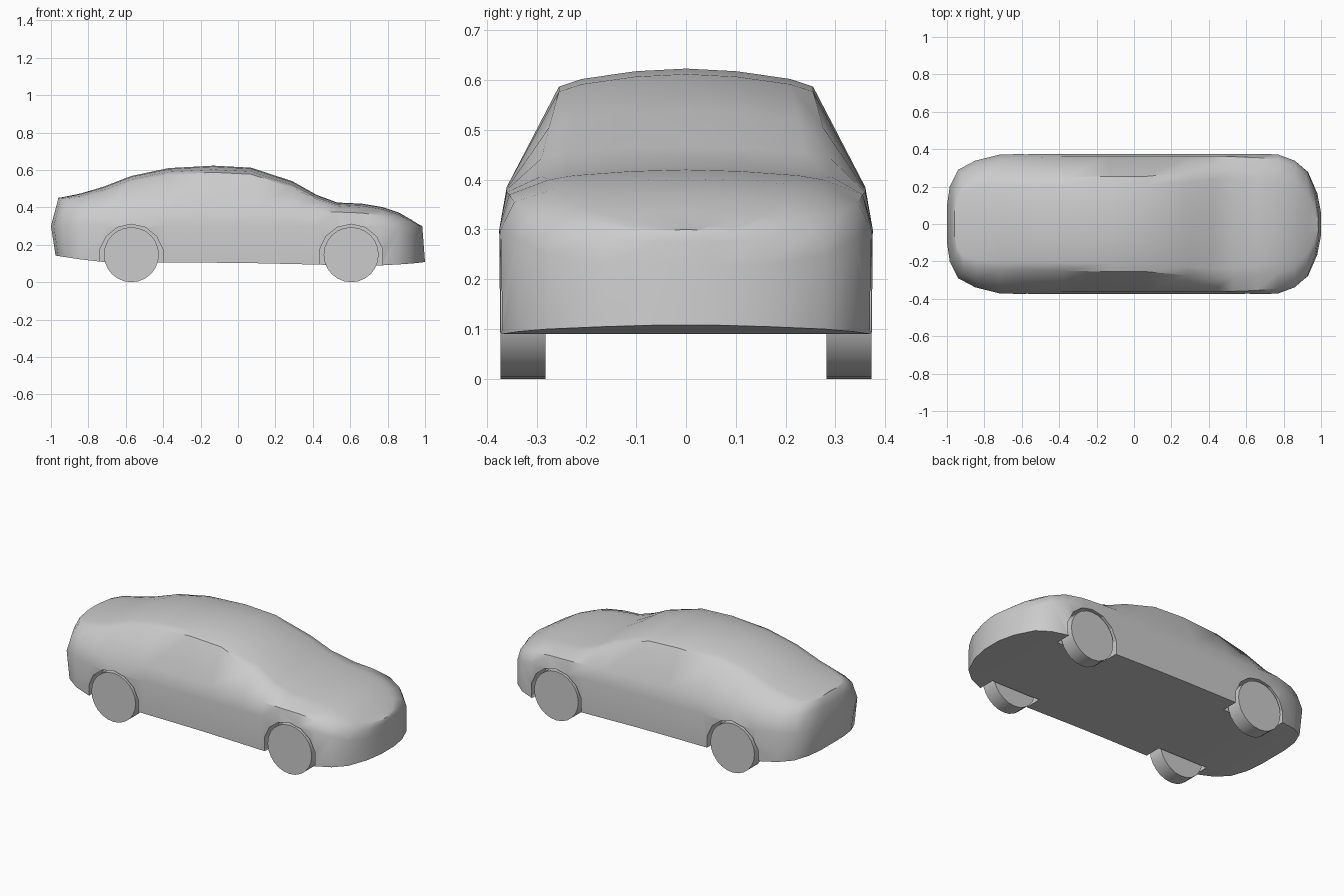
import bpy, bmesh
from math import radians, pi

if "Cube" in bpy.data.objects:
    bpy.data.objects.remove(bpy.data.objects["Cube"])

# Body stations: x, centre top z, roof edge y/z, shoulder y/z, half width, bottom z
STATIONS = [
    (-1.00, .452, .07, .447, .09, .395, .10, .142),
    (-.985, .453, .15, .445, .185, .395, .20, .140),
    (-.94, .460, .21, .445, .265, .395, .29, .134),
    (-.85, .475, .235, .452, .31, .395, .338, .122),
    (-.72, .510, .245, .480, .345, .395, .371, .108),
    (-.57, .568, .245, .535, .355, .390, .375, .107),
    (-.37, .610, .250, .575, .36, .385, .375, .105),
    (-.13, .623, .255, .587, .36, .385, .375, .104),
    (.07, .612, .255, .577, .36, .385, .375, .102),
    (.29, .540, .275, .505, .36, .382, .375, .097),
    (.42, .467, .290, .443, .36, .380, .375, .094),
    (.53, .426, .290, .407, .36, .375, .375, .091),
    (.66, .420, .275, .400, .355, .370, .375, .090),
    (.77, .402, .260, .382, .345, .355, .372, .090),
    (.86, .372, .235, .352, .31, .330, .338, .095),
    (.93, .335, .195, .322, .255, .300, .280, .100),
    (.98, .308, .120, .300, .150, .280, .165, .105),
    (1.0, .300, .040, .295, .050, .275, .060, .108),
]


def lean(x, z):
    # Tuck the tail and nose in above and below their bulge
    if x < -.8:
        k = (-.8 - x) / .2
        amount = .04 * (z - .30) / .15 if z > .3 else .025 * (.30 - z) / .16
        return x + k * amount
    if x > .9:
        return x - (x - .9) / .1 * .015 * max(0, (z - .11) / .19)
    return x


def build_body():
    bm = bmesh.new()
    rings = []
    for x, zt, wr, zr, ws, zs, w, zb in STATIONS:
        d = zt - zr
        half = [(0, zt), (wr * .4, zt - d * .15), (wr * .82, zt - d * .58), (wr, zr),
                (ws, zs), (w, min(.30, zs - .05)), (w * .995, zb), (0, zb)]
        pts = half + [(-y, z) for y, z in half[6:0:-1]]
        rings.append([bm.verts.new((lean(x, z), y, z)) for y, z in pts])
    n = len(rings[0])
    for a, b in zip(rings, rings[1:]):
        for i in range(n):
            j = (i + 1) % n
            bm.faces.new((a[i], a[j], b[j], b[i]))
    for r in (rings[0], rings[-1]):
        for i in range(7):
            quad = [r[i], r[i + 1], r[(n - i - 1) % n], r[(n - i) % n]]
            bm.faces.new(list(dict.fromkeys(quad)))
    bmesh.ops.recalc_face_normals(bm, faces=bm.faces)
    mesh = bpy.data.meshes.new("car_body")
    bm.to_mesh(mesh)
    bm.free()
    body = bpy.data.objects.new("car_body", mesh)
    bpy.context.collection.objects.link(body)
    return body


def cylinder(name, x, y, z, radius, depth, sides, turn=0):
    bpy.ops.mesh.primitive_cylinder_add(vertices=sides, radius=radius, depth=depth,
                                        location=(x, y, z), rotation=(pi / 2, turn, 0))
    ob = bpy.context.object
    ob.name = name
    return ob


def smooth(ob, angle):
    bpy.ops.object.select_all(action='DESELECT')
    ob.select_set(True)
    bpy.context.view_layer.objects.active = ob
    bpy.ops.object.shade_smooth_by_angle(angle=radians(angle))


body = build_body()
smooth(body, 42)

# Wheels and wheel arches
for end, x in (("rear", -.57), ("front", .605)):
    for side, s in (("right", -1), ("left", 1)):
        wheel = cylinder(f"{end}_{side}_wheel", x, s * .327, .147, .147, .09, 24)
        smooth(wheel, 35)
        arch = cylinder(f"{end}_{side}_arch_cutter", x, s * .37, .138, .172, .2, 14)
        arch.hide_render = True
        arch.hide_set(True)
        cut = body.modifiers.new(f"{end}_{side}_arch", 'BOOLEAN')
        cut.operation = 'DIFFERENCE'
        cut.solver = 'EXACT'
        cut.object = arch
